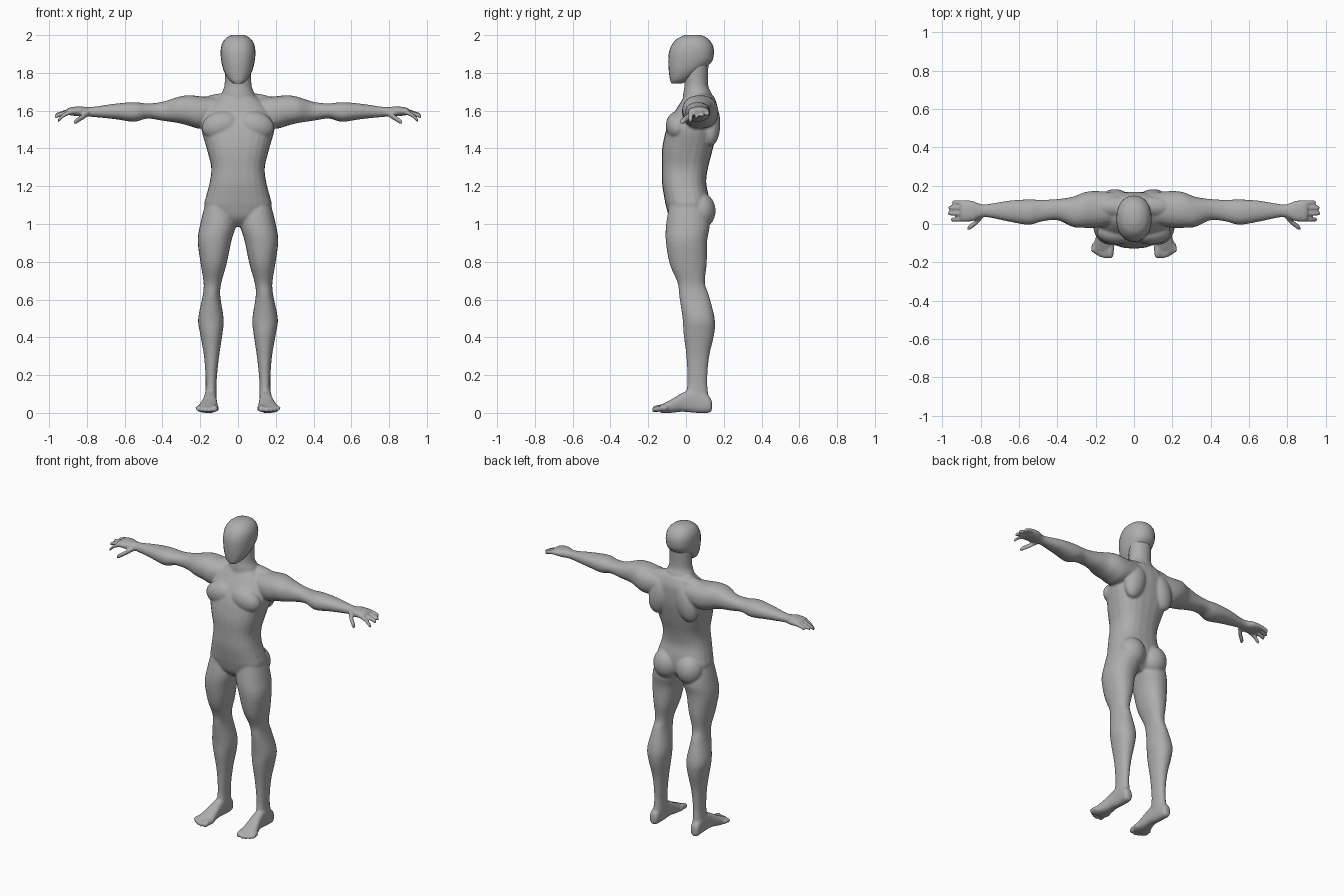
import bpy
import bmesh
import math
from mathutils import Matrix, Vector

cube = bpy.data.objects.get("Cube")
if cube:
    bpy.data.objects.remove(cube, do_unlink=True)

SIDES = 24
STEPS = 4

skin = bpy.data.materials.new("plain grey")
skin.use_nodes = True
grey = (0.42, 0.42, 0.42, 1)
skin.diffuse_color = grey
skin.node_tree.nodes["Principled BSDF"].inputs["Base Color"].default_value = grey


def spline(a, b, c, d, t):
    """Catmull-Rom blend between b and c."""
    return b + 0.5 * t * (c - a + t * (2 * a - 5 * b + 4 * c - d + t * (3 * (b - c) + d - a)))


def loft(bm, axis, sections, power=2.2):
    """Closed skin over rounded sections: (place on axis, low, high, low, high)."""
    keys = [Vector(s) for s in sections]
    smooth = []
    for i in range(len(keys) - 1):
        a, d = keys[max(i - 1, 0)], keys[min(i + 2, len(keys) - 1)]
        smooth += [spline(a, keys[i], keys[i + 1], d, k / STEPS) for k in range(STEPS)]
    smooth.append(keys[-1])
    rings = []
    for t, low_u, high_u, low_v, high_v in smooth:
        ring = []
        for k in range(SIDES):
            angle = math.tau * k / SIDES
            u, v = (math.copysign(abs(f(angle)) ** (2 / power), f(angle))
                    for f in (math.cos, math.sin))
            point = [(low_u + high_u + u * (high_u - low_u)) / 2,
                     (low_v + high_v + v * (high_v - low_v)) / 2]
            point.insert(axis, t)
            ring.append(bm.verts.new(point))
        rings.append(ring)
    for low, high in zip(rings, rings[1:]):
        for k in range(SIDES):
            j = (k + 1) % SIDES
            bm.faces.new((low[k], low[j], high[j], high[k]))
    bm.faces.new(rings[0][::-1])
    bm.faces.new(rings[-1])


def tube(bm, axis, points, radius):
    """Round-ended finger or toe through a few points."""
    first, last = Vector(points[0]), Vector(points[-1])
    direction = (last - Vector(points[-2])).normalized()
    path = [(Vector(p), radius) for p in points[:-1]]
    path += [(last - direction * radius * 0.6, radius * 0.9), (last, radius * 0.45)]
    sections = []
    for p, r in path:
        u, v = [p[i] for i in range(3) if i != axis]
        sections.append((p[axis], u - r, u + r, v - r, v + r))
    loft(bm, axis, sections, 2)


def muscle(bm, centre, size, turn=0):
    matrix = (Matrix.Translation(centre) @ Matrix.Rotation(turn, 4, "Y")
              @ Matrix.Diagonal((*size, 1)))
    bmesh.ops.create_uvsphere(bm, u_segments=24, v_segments=14, radius=1, matrix=matrix)


def finish(bm, name):
    bmesh.ops.recalc_face_normals(bm, faces=bm.faces)
    mesh = bpy.data.meshes.new(name)
    bm.to_mesh(mesh)
    bm.free()
    mesh.materials.append(skin)
    obj = bpy.data.objects.new(name, mesh)
    bpy.context.collection.objects.link(obj)
    for polygon in mesh.polygons:
        polygon.use_smooth = True
    return obj


bm = bmesh.new()

# Leg
loft(bm, 2, [
    (1.12, .03, .17, -.085, .1), (1, .012, .2, -.105, .125), (.91, .035, .213, -.107, .112),
    (.79, .06, .198, -.087, .11), (.69, .088, .182, -.045, .1), (.62, .094, .187, -.036, .122),
    (.5, .076, .211, -.018, .152), (.42, .082, .201, -.013, .15), (.3, .1, .18, .002, .123),
    (.17, .113, .171, .008, .112), (.08, .113, .175, 0, .12), (.02, .125, .17, .02, .12)])

# Foot and toes
loft(bm, 1, [
    (.137, .135, .165, .015, .06), (.12, .12, .178, 0, .09), (.05, .115, .178, 0, .13),
    (-.02, .112, .185, .006, .105), (-.08, .107, .203, 0, .07), (-.135, .11, .218, 0, .042)], 2.5)
for x, tip, radius in [(.124, -.178, .019), (.151, -.18, .014), (.173, -.173, .014),
                       (.193, -.162, .013), (.212, -.148, .013)]:
    tube(bm, 1, [(x - .005, -.1, .025), (x, -.14, .025), (x, tip, radius)], radius)

# Arm and palm
loft(bm, 0, [
    (.1, 0, .165, 1.53, 1.67), (.2, -.02, .172, 1.505, 1.676), (.26, -.02, .165, 1.52, 1.682),
    (.32, -.015, .142, 1.535, 1.672), (.4, .02, .13, 1.547, 1.647), (.48, .013, .126, 1.558, 1.638),
    (.55, -.004, .128, 1.541, 1.645), (.65, .012, .122, 1.555, 1.637),
    (.76, .035, .104, 1.566, 1.621), (.8, .033, .104, 1.569, 1.619),
    (.84, .015, .12, 1.57, 1.623), (.89, .013, .125, 1.576, 1.617), (.905, .02, .12, 1.582, 1.61)])

# Fingers and thumb
for y, tip, drop in [(.024, .955, .052), (.055, .972, .03), (.085, .968, .022), (.113, .95, .018)]:
    tube(bm, 0, [(.87, y, 1.597), (.915, y, 1.598 - drop / 3), (tip, y, 1.598 - drop)], .0125)
tube(bm, 0, [(.79, .045, 1.588), (.82, .012, 1.568), (.868, -.025, 1.538)], .016)

# Chest, shoulder blade, trapezius and buttock
muscle(bm, (.088, -.045, 1.52), (.105, .062, .075), .2)
muscle(bm, (.1, .13, 1.53), (.07, .052, .12), -.25)
muscle(bm, (.1, .09, 1.64), (.14, .055, .05), .15)
muscle(bm, (.083, .078, 1.07), (.086, .079, .095))

# Other side
half = bmesh.ops.duplicate(bm, geom=bm.verts[:] + bm.edges[:] + bm.faces[:])["geom"]
for vert in half:
    if isinstance(vert, bmesh.types.BMVert):
        vert.co.x = -vert.co.x

# Torso and neck
torso = [(.985, .04, -.04, .06), (1.03, .13, -.085, .11), (1.09, .178, -.105, .125),
         (1.15, .168, -.117, .12), (1.22, .15, -.127, .107), (1.3, .142, -.128, .117),
         (1.4, .166, -.126, .143), (1.5, .193, -.105, .163), (1.57, .185, -.075, .168),
         (1.63, .15, -.038, .165), (1.68, .09, -.005, .145)]
loft(bm, 2, [(z, -w, w, front, back) for z, w, front, back in torso], 2.5)
neck = [(1.62, .11, -.02, .15), (1.69, .088, -.015, .135), (1.74, .071, -.008, .117),
        (1.86, .072, -.01, .12)]
loft(bm, 2, [(z, -w, w, front, back) for z, w, front, back in neck], 2)

# Fuse all parts into one skin
body = finish(bm, "body")
remesh = body.modifiers.new("fuse", "REMESH")
remesh.mode = "VOXEL"
remesh.voxel_size = .007
remesh.use_smooth_shade = True
relax = body.modifiers.new("relax", "SMOOTH")
relax.factor = .5
relax.iterations = 4

# Head with a tapering face
bm = bmesh.new()
head = [(1.745, .025, -.078, -.02), (1.765, .05, -.085, .02), (1.81, .075, -.091, .085),
        (1.86, .088, -.094, .137), (1.91, .092, -.09, .148), (1.95, .086, -.074, .14),
        (1.982, .066, -.045, .115), (2, .035, -.005, .08)]
loft(bm, 2, [(z, -w, w, front, back) for z, w, front, back in head], 2.2)
head_object = finish(bm, "head")
bpy.ops.object.select_all(action="DESELECT")
head_object.select_set(True)
bpy.context.view_layer.objects.active = head_object
bpy.ops.object.shade_smooth_by_angle(angle=math.radians(50))
